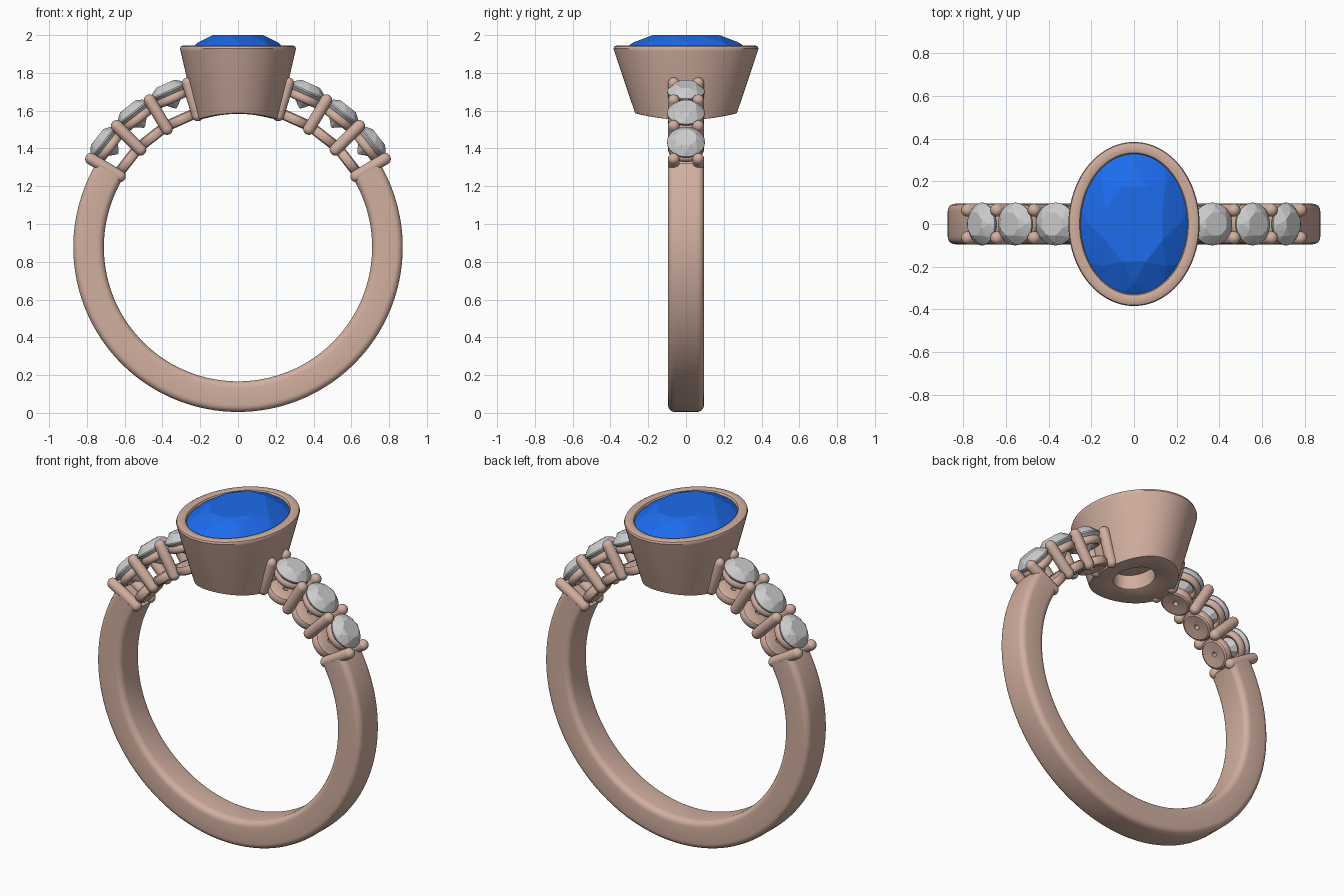
import bpy, bmesh
from math import sin, cos, pi, radians, sqrt
from mathutils import Matrix

if "Cube" in bpy.data.objects:
    bpy.data.objects.remove(bpy.data.objects["Cube"])

CZ, R_IN, R_OUT = 0.877, 0.71, 0.872   # ring centre height and radii


def material(name, rgb):
    m = bpy.data.materials.new(name)
    m.diffuse_color = (*rgb, 1)
    m.use_nodes = True
    m.node_tree.nodes["Principled BSDF"].inputs["Base Color"].default_value = m.diffuse_color
    return m


METAL = material("rose_metal", (0.64, 0.43, 0.35))
BLUE = material("blue_gem", (0.012, 0.15, 0.85))


def finish(bm, name, mat=None, matrix=None, smooth=True):
    bmesh.ops.remove_doubles(bm, verts=bm.verts[:], dist=1e-5)
    bmesh.ops.recalc_face_normals(bm, faces=bm.faces[:])
    me = bpy.data.meshes.new(name)
    bm.to_mesh(me)
    bm.free()
    if smooth:
        me.shade_smooth()
        me.set_sharp_from_angle(angle=radians(35))
    if mat:
        me.materials.append(mat)
    ob = bpy.data.objects.new(name, me)
    bpy.context.collection.objects.link(ob)
    if matrix:
        ob.matrix_world = matrix
    return ob


def skin(bm, rings, wrap_rings=False):
    """Join consecutive closed loops of vertices with quads."""
    n = len(rings[0])
    for i in range(len(rings) if wrap_rings else len(rings) - 1):
        a, b = rings[i], rings[(i + 1) % len(rings)]
        for j in range(n):
            k = (j + 1) % n
            bm.faces.new((a[j], a[k], b[k], b[j]))


def lathe(profile, n, closed=False):
    """Elliptical revolve of (rx, ry, z) points."""
    bm = bmesh.new()
    rings = [[bm.verts.new((rx * cos(2 * pi * j / n), ry * sin(2 * pi * j / n), z))
              for j in range(n)] for rx, ry, z in profile]
    skin(bm, rings, closed)
    bmesh.ops.remove_doubles(bm, verts=bm.verts[:], dist=1e-5)
    return bm


def gem(name, rx, ry, crown, depth, matrix, mat=None):
    """Brilliant cut: convex hull of table, kite, girdle, pavilion and culet."""
    bm = bmesh.new()
    levels = [(8, 0.5, 0.57, crown), (8, 0, 0.83, crown * 0.52),
              (32, 0, 1, 0.03 * crown), (32, 0, 1, -0.15 * crown),
              (8, 0, 0.58, -depth * 0.52), (8, 0, 0.04, -depth)]
    for n, off, r, z in levels:
        for j in range(n):
            t = 2 * pi * (j + off) / n
            bm.verts.new((rx * r * cos(t), ry * r * sin(t), z))
    bmesh.ops.convex_hull(bm, input=bm.verts[:])
    bmesh.ops.dissolve_limit(bm, angle_limit=radians(1), verts=bm.verts[:], edges=bm.edges[:])
    return finish(bm, name, mat, matrix, smooth=False)


def on_ring(deg, r=0.0, y=0.0):
    """Frame on the ring whose local z points radially outward."""
    a = radians(deg)
    return (Matrix.Translation((r * cos(a), y, CZ + r * sin(a)))
            @ Matrix.Rotation(pi / 2 - a, 4, 'Y'))


# shank: rounded rectangular section swept through the lower arc
bm = bmesh.new()
section = []
mid, hr, hy, c = (R_IN + R_OUT) / 2, (R_OUT - R_IN) / 2, 0.095, 0.035
for q, (sr, sy) in enumerate([(1, 1), (-1, 1), (-1, -1), (1, -1)]):
    for s in range(6):
        t = pi / 2 * (q + s / 5)
        section.append((mid + sr * (hr - c) + c * cos(t), sy * (hy - c) + c * sin(t)))
rings = []
for i in range(121):
    a = radians(149.5 + 241 * i / 120)
    rings.append([bm.verts.new((r * cos(a), y, CZ + r * sin(a))) for r, y in section])
skin(bm, rings)
bm.faces.new(rings[0])
bm.faces.new(rings[-1])
finish(bm, "shank", METAL)

# oval bezel cup with rolled rim, stone recess and drilled underside
cup = [(0, 0, 1.67), (0.10, 0.13, 1.67), (0.10, 0.13, 1.587), (0.11, 0.14, 1.583),
       (0.208, 0.258, 1.583), (0.219, 0.269, 1.587), (0.222, 0.273, 1.597),
       (0.304, 0.38, 1.915), (0.307, 0.384, 1.928), (0.303, 0.38, 1.939),
       (0.293, 0.37, 1.944), (0.265, 0.343, 1.944), (0.255, 0.333, 1.94),
       (0.25, 0.328, 1.932), (0.25, 0.328, 1.89), (0.13, 0.17, 1.77), (0, 0, 1.7)]
bm = lathe(cup, 96)
for v in bm.verts:                       # underside follows the finger hole
    if v.co.z < 1.6:
        v.co.z += sqrt(R_IN ** 2 - v.co.x ** 2) - R_IN
finish(bm, "bezel_cup", METAL)

# centre stone
gem("centre_stone", 0.255, 0.335, 0.08, 0.19, Matrix.Translation((0, 0, 1.92)), BLUE)

# repeated shoulder profiles
PR = 0.031
prong = [(PR * cos(t), PR * cos(t), z0 + PR * sin(t))
         for z0, t0 in ((0.73, -pi / 2), (0.908, 0))
         for t in [t0 + pi / 2 * k / 6 for k in range(7)]]
upper = [(0.075 + 0.02 * cos(t), 0.075 + 0.02 * cos(t), 0.862 + 0.024 * sin(t))
         for t in [2 * pi * k / 12 for k in range(12)]]
lower = [(r, r, z) for r, z in [(0.014, 0.718), (0.074, 0.712), (0.084, 0.718), (0.09, 0.732),
                                (0.09, 0.748), (0.084, 0.762), (0.074, 0.768), (0.014, 0.768)]]

for side in ("right", "left"):
    def ang(d):
        return d if side == "right" else 180 - d
    # three accent stones with an upper collar and a drilled base each
    for i, d in enumerate((38, 52, 66)):
        f = on_ring(ang(d))
        gem(f"{side}_accent_stone_{i + 1}", 0.1, 0.1, 0.042, 0.1, on_ring(ang(d), 0.905))
        finish(lathe(upper, 32, True), f"{side}_seat_collar_{i + 1}", METAL, f)
        finish(lathe(lower, 32, True), f"{side}_seat_base_{i + 1}", METAL, f)
    # shared prong pairs
    for i, d in enumerate((31, 45, 59, 73)):
        for nm, y in (("front", -0.065), ("back", 0.065)):
            finish(lathe(prong, 16), f"{side}_{nm}_prong_{i + 1}", METAL, on_ring(ang(d), 0, y))
